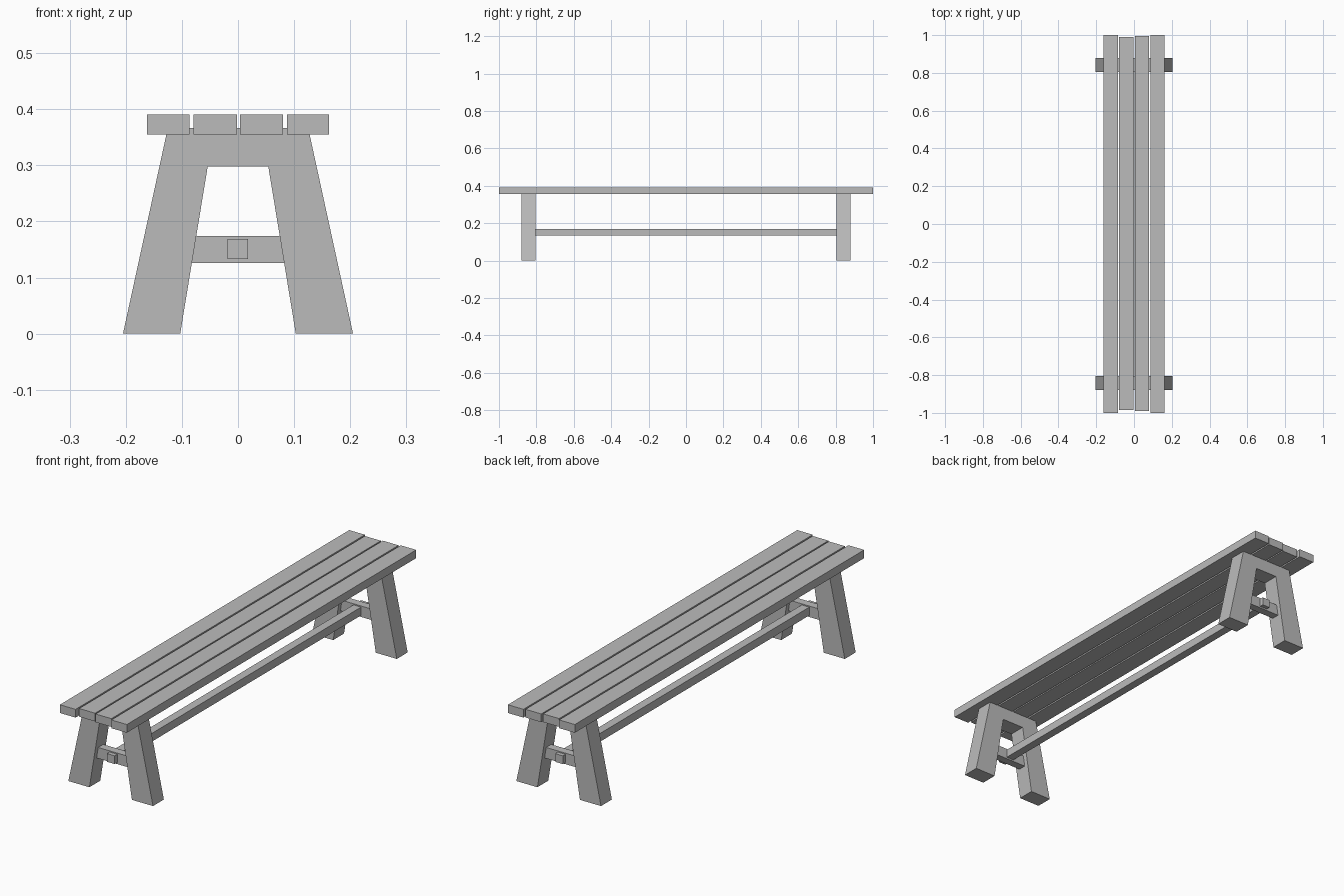
import bpy
import bmesh

default = bpy.data.objects.get("Cube")
if default:
    bpy.data.objects.remove(default, do_unlink=True)

grey = bpy.data.materials.new("plain grey")
grey.use_nodes = True
grey.diffuse_color = (0.5, 0.5, 0.5, 1)
grey.node_tree.nodes["Principled BSDF"].inputs["Base Color"].default_value = (0.5, 0.5, 0.5, 1)


def prism(name, outline, y0, y1):
    """Extrude an x-z outline from y0 to y1."""
    bm = bmesh.new()
    face = bm.faces.new([bm.verts.new((x, y0, z)) for x, z in outline])
    side = bmesh.ops.extrude_face_region(bm, geom=[face])["geom"]
    moved = [v for v in side if isinstance(v, bmesh.types.BMVert)]
    bmesh.ops.translate(bm, verts=moved, vec=(0, y1 - y0, 0))
    bmesh.ops.recalc_face_normals(bm, faces=bm.faces)
    mesh = bpy.data.meshes.new(name)
    bm.to_mesh(mesh)
    bm.free()
    mesh.materials.append(grey)
    obj = bpy.data.objects.new(name, mesh)
    bpy.context.collection.objects.link(obj)


def beam(name, x0, x1, y0, y1, z0, z1):
    prism(name, [(x0, z0), (x1, z0), (x1, z1), (x0, z1)], y0, y1)


# Seat planks, the inner two slightly shorter
planks = [(-0.162, -0.086, -1.0, 1.0), (-0.079, -0.002, -0.985, 0.99),
          (0.004, 0.08, -0.99, 0.995), (0.087, 0.162, -1.0, 1.0)]
for i, (x0, x1, y0, y1) in enumerate(planks, 1):
    beam(f"seat_plank_{i}", x0, x1, y0, y1, 0.355, 0.391)

# Splayed leg frames, each with a thinner crossbar
half = [(0.054, 0.298), (0.103, 0), (0.205, 0), (0.125, 0.367)]
frame = half + [(-x, z) for x, z in reversed(half)]
for name, s in (("front", -1), ("back", 1)):
    prism(f"{name}_leg_frame", frame, s * 0.805, s * 0.88)
    beam(f"{name}_crossbar", -0.1, 0.1, s * 0.825, s * 0.86, 0.126, 0.174)

# Long stretcher passing through both crossbars
beam("stretcher", -0.019, 0.018, -0.878, 0.878, 0.133, 0.169)
